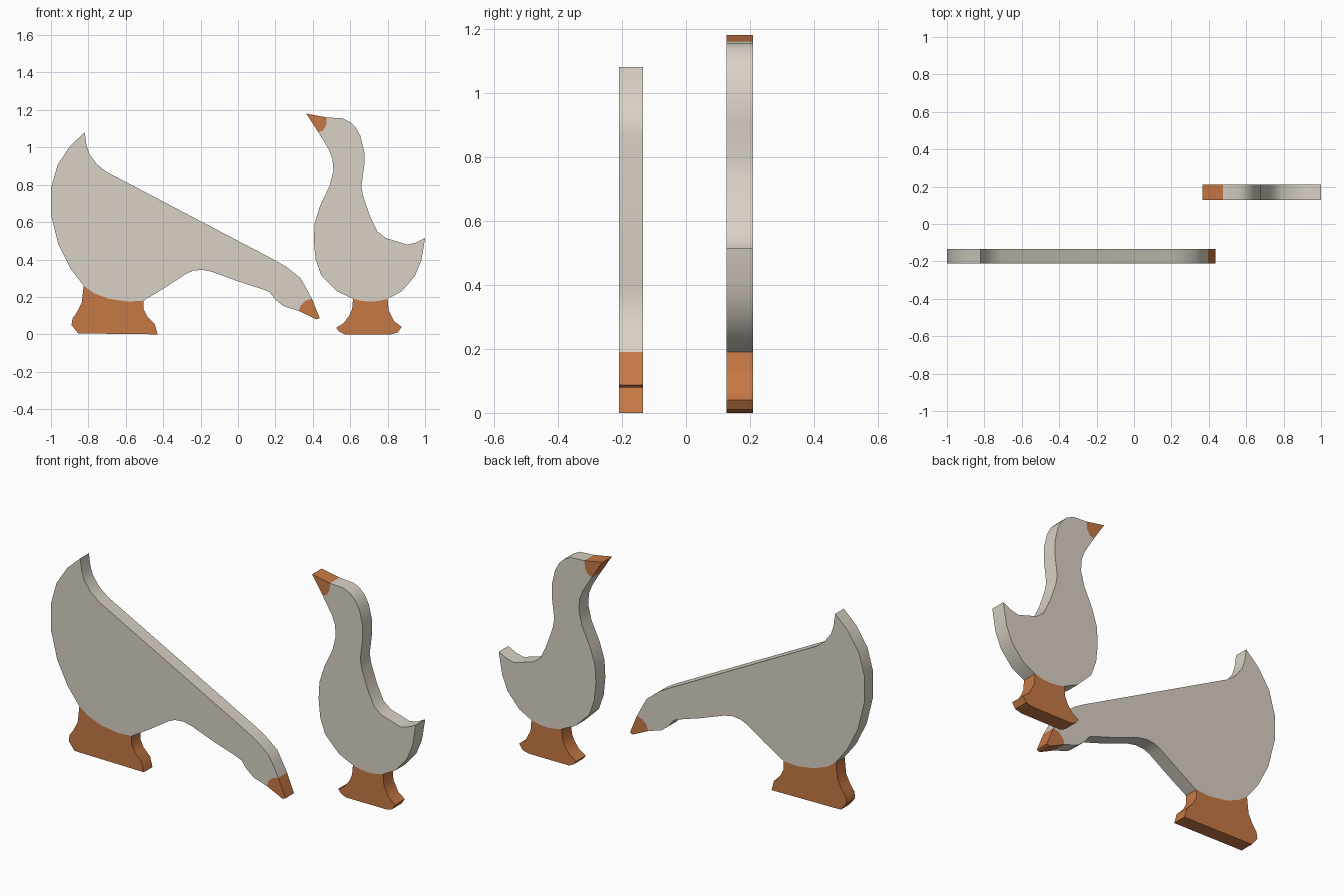
import bpy, bmesh, math

if "Cube" in bpy.data.objects:
    bpy.data.objects.remove(bpy.data.objects["Cube"])


def material(name, rgb):
    m = bpy.data.materials.new(name)
    m.diffuse_color = (*rgb, 1)
    m.use_nodes = True
    m.node_tree.nodes["Principled BSDF"].inputs["Base Color"].default_value = m.diffuse_color
    return m


CREAM = material("cream", (0.70, 0.64, 0.56))
ORANGE = material("orange", (0.57, 0.19, 0.06))


def cutout(name, regions, y0, y1):
    """Flat board made of (outline, material index) regions in x/z.
    Edges shared by two regions are colour seams and get no wall."""
    bm = bmesh.new()
    front, back, uses = {}, {}, {}
    for pts, mat in regions:
        area = sum(a[0] * b[1] - b[0] * a[1] for a, b in zip(pts, pts[1:] + pts[:1]))
        if area < 0:
            pts = pts[::-1]
        for p in pts:
            if p not in front:
                front[p] = bm.verts.new((p[0], y0, p[1]))
                back[p] = bm.verts.new((p[0], y1, p[1]))
        bm.faces.new([front[p] for p in pts]).material_index = mat
        bm.faces.new([back[p] for p in pts[::-1]]).material_index = mat
        for a, b in zip(pts, pts[1:] + pts[:1]):
            uses.setdefault(frozenset((a, b)), []).append((a, b, mat))
    for users in uses.values():
        if len(users) == 1:
            a, b, mat = users[0]
            bm.faces.new((front[b], front[a], back[a], back[b])).material_index = mat
    bmesh.ops.recalc_face_normals(bm, faces=bm.faces)
    me = bpy.data.meshes.new(name)
    bm.to_mesh(me)
    bm.free()
    me.materials.append(CREAM)
    me.materials.append(ORANGE)
    ob = bpy.data.objects.new(name, me)
    bpy.context.collection.objects.link(ob)
    bpy.ops.object.select_all(action='DESELECT')
    ob.select_set(True)
    bpy.context.view_layer.objects.active = ob
    bpy.ops.object.shade_smooth_by_angle(angle=math.radians(35))


# Feeding goose, head down
foot_seam = [(-.825, .26), (-.77, .22), (-.69, .19), (-.59, .175), (-.505, .18)]
beak_seam = [(.325, .125), (.335, .155), (.36, .18), (.395, .19)]
belly = [(-.39, .25), (-.275, .325), (-.24, .34), (-.19, .345), (-.14, .335),
         (.01, .28), (.135, .24), (.17, .225), (.20, .185), (.245, .15)]
upper = [(.36, .255), (.335, .30), (.26, .36), (.20, .395), (-.705, .87),
         (-.755, .91), (-.795, .965), (-.81, 1.01), (-.82, 1.08), (-.90, 1.005),
         (-.965, .905), (-1, .78), (-1, .64), (-.96, .48), (-.895, .35)]
feet = [(-.505, .135), (-.485, .095), (-.445, .055), (-.43, 0),
        (-.855, .005), (-.89, .05), (-.885, .085), (-.86, .12), (-.835, .17)]
cutout("feeding_goose", [
    (foot_seam + belly + beak_seam + upper, 0),
    (beak_seam + [(.437, .087), (.42, .08)], 1),
    (foot_seam + feet, 1)], -.21, -.134)

# Standing goose, head up
foot_seam = [(.615, .19), (.655, .18), (.70, .175), (.75, .178), (.80, .19)]
beak_seam = [(.475, 1.16), (.472, 1.12), (.455, 1.09), (.43, 1.08)]
back_side = [(.875, .23), (.945, .31), (.98, .395), (1, .515), (.95, .49),
             (.905, .48), (.79, .515), (.745, .55), (.705, .635), (.67, .735),
             (.66, .79), (.675, .905), (.675, .975), (.655, 1.06), (.63, 1.105),
             (.60, 1.135), (.56, 1.155)]
breast = [(.485, .99), (.505, .94), (.51, .875), (.49, .795), (.44, .69),
          (.41, .595), (.405, .50), (.415, .40), (.445, .315), (.53, .23)]
feet = [(.805, .13), (.835, .07), (.875, .04), (.855, .01), (.82, 0), (.57, 0),
        (.54, .015), (.525, .035), (.565, .06), (.595, .10), (.61, .135)]
cutout("standing_goose", [
    (foot_seam + back_side + beak_seam + breast, 0),
    (beak_seam + [(.365, 1.18)], 1),
    (foot_seam + feet, 1)], .127, .21)
